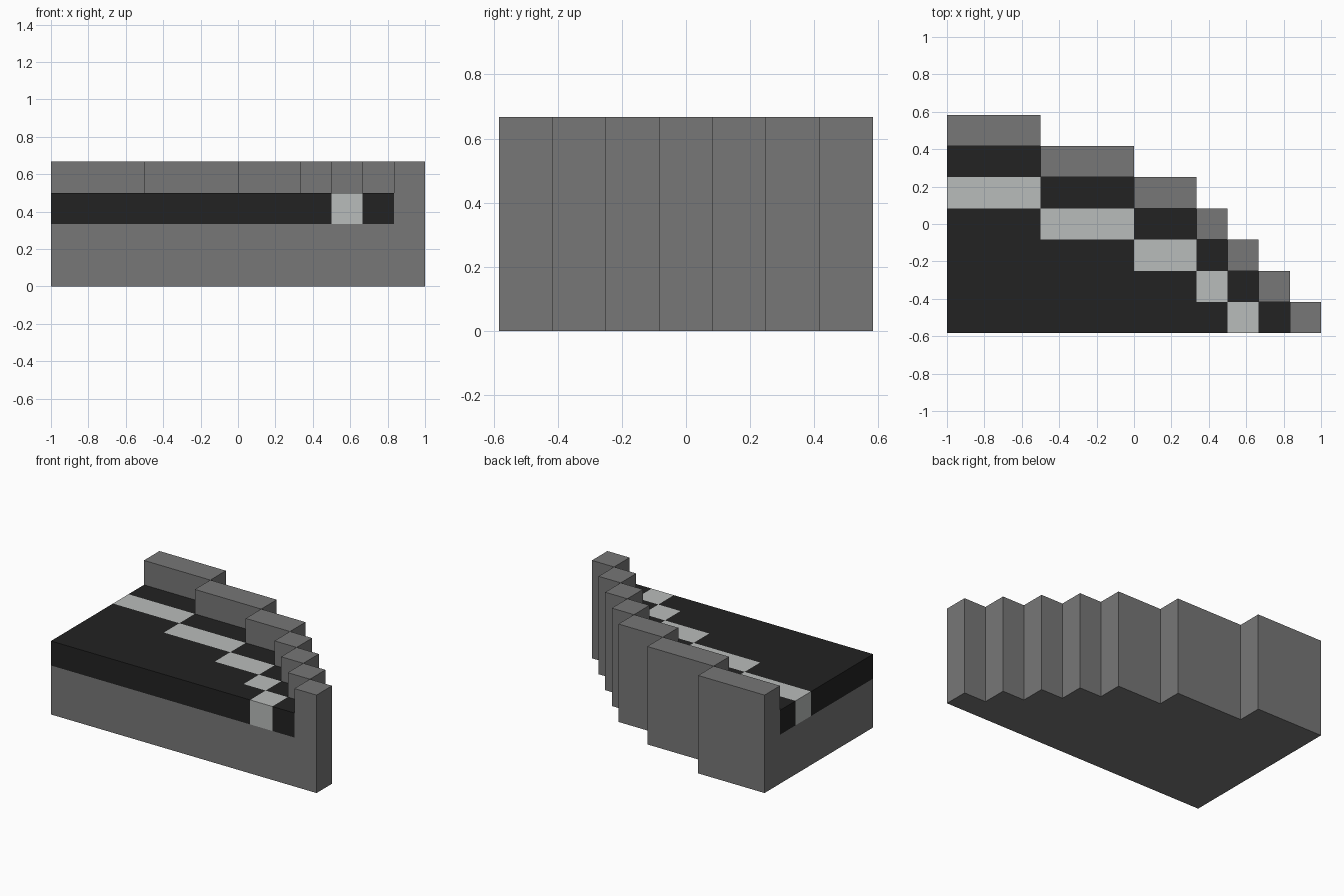
import bpy
import bmesh
from mathutils import Vector

cube = bpy.data.objects.get("Cube")
if cube:
    bpy.data.objects.remove(cube, do_unlink=True)

UNIT = 1 / 6                            # side of one block
COLS, ROWS, LAYERS = 12, 7, 4
ORIGIN = Vector((-COLS / 2, -ROWS / 2, 0))
ROAD_LAYER = 2

# Start and end column of the curb in each row, front to back
CURB = [(11, 12), (10, 11), (9, 10), (8, 9), (6, 8), (3, 6), (0, 3)]


def in_curb(col, row):
    return row < ROWS and CURB[row][0] <= col < CURB[row][1]


def part_at(col, row, layer):
    """Name of the part filling a block, or None for empty space."""
    if not (0 <= row < ROWS and 0 <= col < CURB[row][1] and 0 <= layer < LAYERS):
        return None
    if in_curb(col, row) or layer < ROAD_LAYER:
        return "curb_and_base"
    if layer > ROAD_LAYER:
        return None
    # The stripe follows the curb, two rows nearer the front
    return "edge_stripe" if in_curb(col, row + 2) else "road_surface"


def material(name, rgb):
    mat = bpy.data.materials.new(name)
    mat.use_nodes = True
    mat.diffuse_color = (*rgb, 1)
    bsdf = mat.node_tree.nodes["Principled BSDF"]
    bsdf.inputs["Base Color"].default_value = (*rgb, 1)
    bsdf.inputs["Roughness"].default_value = 0.9
    return mat


def add_block_face(bm, cell, axis, side):
    """Add the face of a block that looks along one axis."""
    u, v = (axis + 1) % 3, (axis + 2) % 3
    corners = []
    for du, dv in ((0, 0), (1, 0), (1, 1), (0, 1)):
        p = Vector(cell)
        p[axis] += side
        p[u] += du
        p[v] += dv
        corners.append(bm.verts.new((p + ORIGIN) * UNIT))
    bm.faces.new(corners if side else corners[::-1])


def build_part(name, mat):
    """Outer skin of one part, merged into large flat faces."""
    bm = bmesh.new()
    for col in range(COLS):
        for row in range(ROWS):
            for layer in range(LAYERS):
                cell = (col, row, layer)
                if part_at(*cell) != name:
                    continue
                for axis in range(3):
                    for side in (0, 1):
                        near = list(cell)
                        near[axis] += 1 if side else -1
                        if part_at(*near) is None:
                            add_block_face(bm, cell, axis, side)
    bmesh.ops.remove_doubles(bm, verts=bm.verts[:], dist=0.001)
    bmesh.ops.dissolve_limit(bm, angle_limit=0.01, verts=bm.verts[:],
                             edges=bm.edges[:])
    mesh = bpy.data.meshes.new(name)
    bm.to_mesh(mesh)
    bm.free()
    mesh.materials.append(mat)
    bpy.context.collection.objects.link(bpy.data.objects.new(name, mesh))


# Concrete base with raised curb, dark road, pale stripe
build_part("curb_and_base", material("concrete_grey", (0.184, 0.184, 0.184)))
build_part("road_surface", material("asphalt_black", (0.016, 0.016, 0.016)))
build_part("edge_stripe", material("stripe_pale_grey", (0.485, 0.503, 0.495)))
